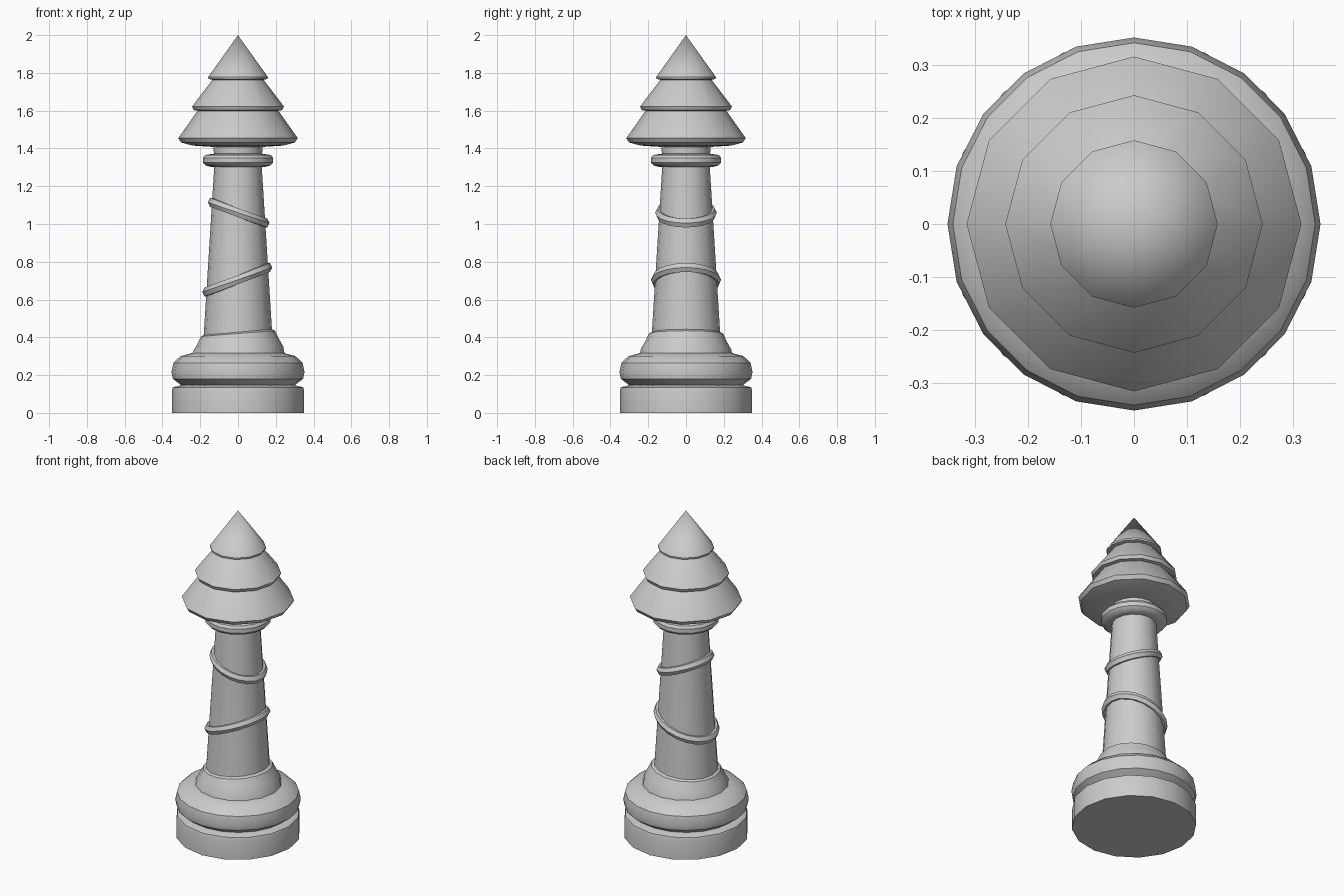
import bpy, bmesh, math
from math import cos, sin, pi

if "Cube" in bpy.data.objects:
    bpy.data.objects.remove(bpy.data.objects["Cube"])


def finish(name, bm):
    bmesh.ops.remove_doubles(bm, verts=bm.verts, dist=1e-5)
    bmesh.ops.recalc_face_normals(bm, faces=bm.faces)
    mesh = bpy.data.meshes.new(name)
    bm.to_mesh(mesh)
    bm.free()
    ob = bpy.data.objects.new(name, mesh)
    bpy.context.collection.objects.link(ob)
    bpy.ops.object.select_all(action='DESELECT')
    ob.select_set(True)
    bpy.context.view_layer.objects.active = ob
    bpy.ops.object.shade_smooth_by_angle(angle=math.radians(35))
    return ob


def turned(name, profile, sides, lean=0.0):
    """Closed solid turned around z from (radius, height) points; lean shears z with x."""
    bm = bmesh.new()
    rings = []
    for r, z in profile:
        if r == 0:
            rings.append([bm.verts.new((0, 0, z))] * sides)
        else:
            rings.append([bm.verts.new((r * cos(2 * pi * i / sides), r * sin(2 * pi * i / sides),
                                        z + lean * cos(2 * pi * i / sides))) for i in range(sides)])
    for a, b in zip(rings, rings[1:]):
        for i in range(sides):
            j = (i + 1) % sides
            bm.faces.new(list(dict.fromkeys((a[i], a[j], b[j], b[i]))))
    for ring in (rings[0], rings[-1]):
        if ring[0] is not ring[1]:
            bm.faces.new(ring)
    return finish(name, bm)


def shaft_radius(z):
    return 0.181 - 0.0625 * (z - 0.42)


def tilted_band(name, z_mid, rise, sides=20, section=6):
    """Cord wrapped round the tapered shaft, higher on one side."""
    bm = bmesh.new()
    rings = []
    for i in range(sides):
        a = 2 * pi * i / sides
        z = z_mid + rise * cos(a)
        ring = []
        for k in range(section):
            t = 2 * pi * k / section
            r = shaft_radius(z) + 0.022 * cos(t)
            ring.append(bm.verts.new((r * cos(a), r * sin(a), z + 0.027 * sin(t))))
        rings.append(ring)
    for i in range(sides):
        a, b = rings[i], rings[(i + 1) % sides]
        for k in range(section):
            m = (k + 1) % section
            bm.faces.new((a[k], b[k], b[m], a[m]))
    return finish(name, bm)


# Foot: plain disc, then a rounded ring above a groove
turned("base_disc", [(0.35, 0), (0.35, 0.115), (0.345, 0.135), (0.29, 0.15)], 16)
turned("base_ring", [(0.28, 0.135), (0.305, 0.15), (0.345, 0.18), (0.352, 0.215), (0.342, 0.265),
                     (0.305, 0.3), (0.24, 0.318), (0.15, 0.325)], 20)

# Flared skirt where the shaft meets the foot
turned("skirt", [(0.25, 0.28), (0.24, 0.335), (0.215, 0.38), (0.196, 0.42), (0.165, 0.435)], 16, 0.015)

# Tapered shaft with two wrapped cords
turned("shaft", [(shaft_radius(z), z) for z in (0.3, 0.65, 1.0, 1.31)], 16)
tilted_band("lower_band", 0.705, 0.065)
tilted_band("upper_band", 1.06, -0.055)

# Neck and collar
turned("neck", [(0.125, 1.29), (0.13, 1.43)], 16)
turned("collar", [(0.14, 1.302), (0.172, 1.31), (0.186, 1.325), (0.186, 1.35), (0.175, 1.365),
                  (0.13, 1.372)], 16)

# Three-tiered pointed roof
turned("roof_lower", [(0, 1.42), (0.13, 1.408), (0.24, 1.415), (0.302, 1.432), (0.316, 1.455),
                      (0.21, 1.605), (0.15, 1.65)], 12)
turned("roof_middle", [(0, 1.605), (0.20, 1.597), (0.235, 1.603), (0.243, 1.622), (0.132, 1.768),
                       (0.08, 1.8)], 12)
turned("roof_top", [(0, 1.768), (0.13, 1.762), (0.157, 1.768), (0.158, 1.778), (0, 2.0)], 12)
